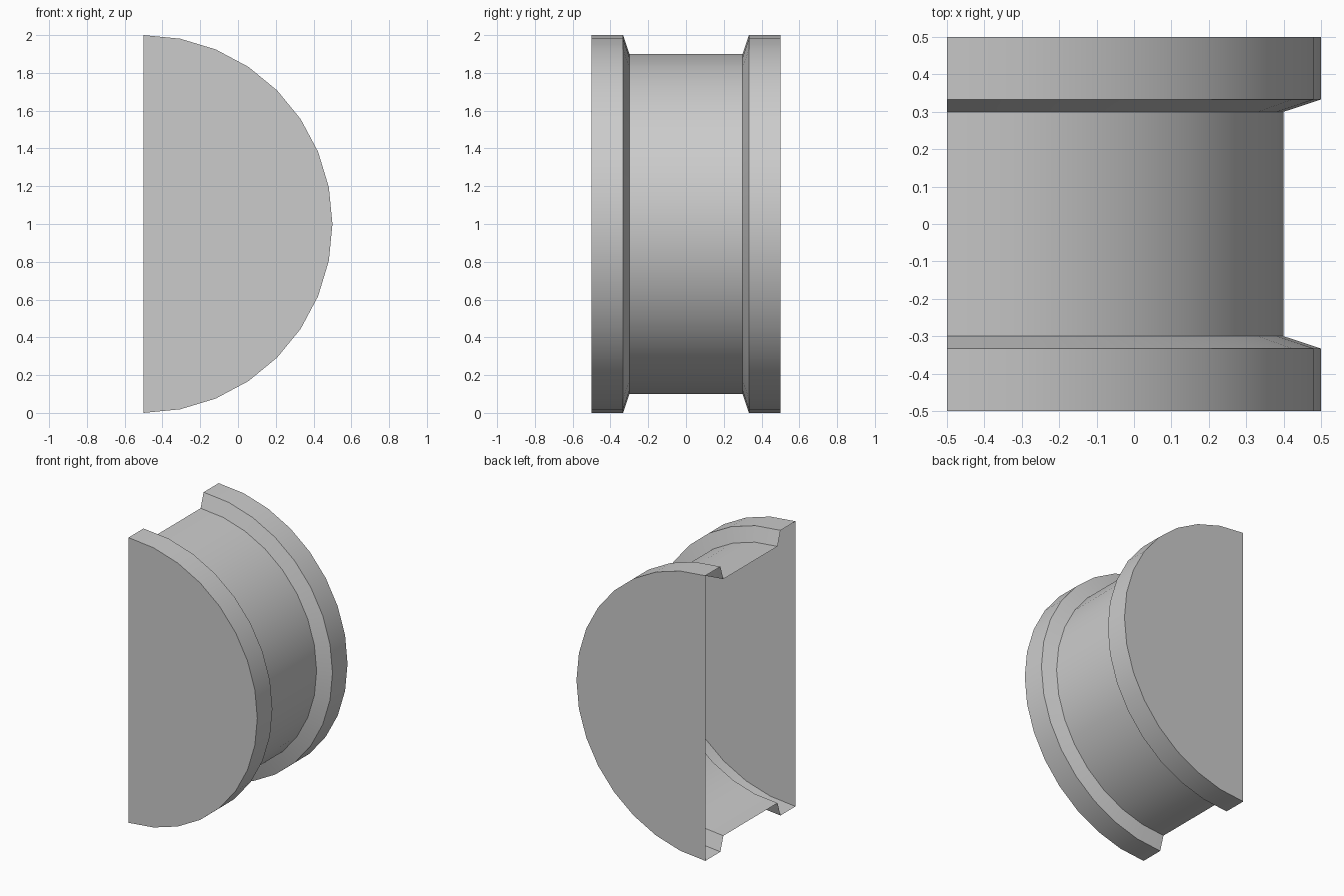
import bpy, bmesh
from math import sin, cos, pi

if "Cube" in bpy.data.objects:
    bpy.data.objects.remove(bpy.data.objects["Cube"])

SEGMENTS = 16            # facets around the half turn
AXIS_X, AXIS_Z = -0.5, 1.0

# (y, radius) profile of the half spool: rim, sloped shoulder, barrel, mirrored
half = [(0.5, 1.0), (0.333, 1.0), (0.3, 0.9)]
profile = [(-y, r) for y, r in half] + half[::-1]

bm = bmesh.new()

# Half rings swept about the y axis
rings = []
for y, r in profile:
    angles = [-pi / 2 + pi * i / SEGMENTS for i in range(SEGMENTS + 1)]
    rings.append([bm.verts.new((AXIS_X + r * cos(a), y, AXIS_Z + r * sin(a)))
                  for a in angles])

# Outer shell, left open at the flat back
for a, b in zip(rings, rings[1:]):
    for i in range(SEGMENTS):
        bm.faces.new((a[i], b[i], b[i + 1], a[i + 1])).normal_flip()

# Half-disc end caps
bm.faces.new(rings[0])
bm.faces.new(rings[-1][::-1])

# Point every face outward from the spool axis and ends
bm.normal_update()
for f in bm.faces:
    c = f.calc_center_median()
    if abs(f.normal.y) > 0.999:
        outward = f.normal.y * c.y
    else:
        outward = f.normal.x * (c.x - AXIS_X) + f.normal.z * (c.z - AXIS_Z)
    if outward < 0:
        f.normal_flip()

mesh = bpy.data.meshes.new("half_spool")
bm.to_mesh(mesh)
bm.free()
spool = bpy.data.objects.new("half_spool", mesh)
bpy.context.collection.objects.link(spool)

# Smooth curve, crisp profile edges
bpy.context.view_layer.objects.active = spool
spool.select_set(True)
bpy.ops.object.shade_smooth_by_angle(angle=pi / 6)
